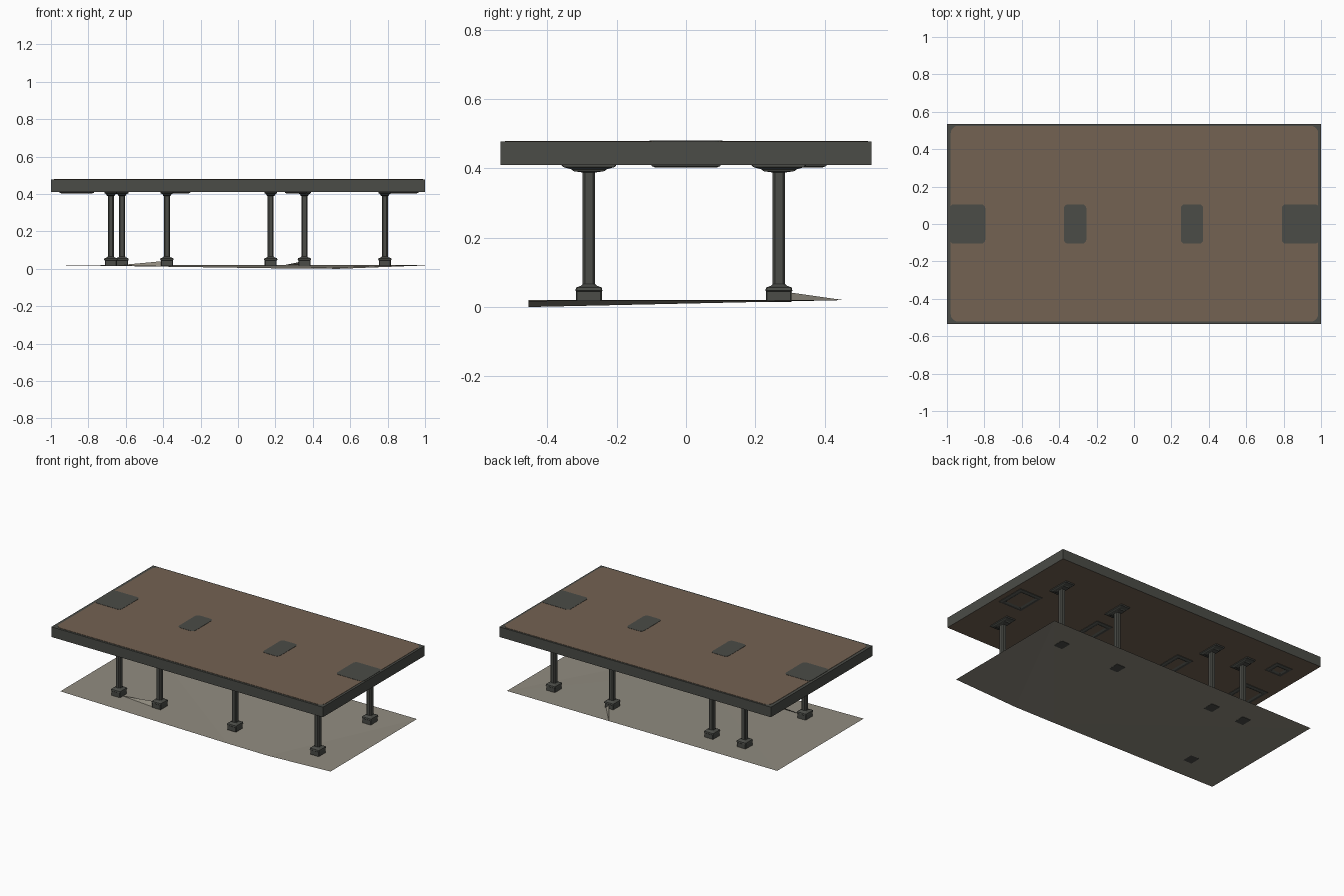
import bpy, bmesh, math

if "Cube" in bpy.data.objects:
    bpy.data.objects.remove(bpy.data.objects["Cube"])


def material(name, rgb):
    m = bpy.data.materials.new(name)
    m.diffuse_color = (*rgb, 1)
    m.use_nodes = True
    m.node_tree.nodes["Principled BSDF"].inputs["Base Color"].default_value = m.diffuse_color
    return m


GREY = material("dark grey metal", (0.069, 0.072, 0.063))
BROWN = material("weathered brown", (0.174, 0.122, 0.084))
CONCRETE = material("pale concrete", (0.283, 0.262, 0.216))


def make(name, bm, *mats):
    bmesh.ops.recalc_face_normals(bm, faces=bm.faces)
    me = bpy.data.meshes.new(name)
    bm.to_mesh(me)
    bm.free()
    for m in mats:
        me.materials.append(m)
    ob = bpy.data.objects.new(name, me)
    bpy.context.collection.objects.link(ob)
    return ob


def outline(x0, x1, y0, y1, r, steps):
    """Rectangle outline with rounded (or chamfered) corners."""
    pts = []
    for i, (cx, cy) in enumerate([(x1 - r, y1 - r), (x0 + r, y1 - r), (x0 + r, y0 + r), (x1 - r, y0 + r)]):
        for k in range(steps + 1):
            a = math.pi / 2 * (i + k / steps)
            pts.append((cx + r * math.cos(a), cy + r * math.sin(a)))
    return pts


def loft(bm, rings):
    """Join rings of equal point count, capping both ends."""
    rings = [[bm.verts.new(p) for p in ring] for ring in rings]
    for a, b in zip(rings, rings[1:]):
        for i in range(len(a)):
            j = (i + 1) % len(a)
            bm.faces.new((a[i], a[j], b[j], b[i]))
    bm.faces.new(rings[0])
    bm.faces.new(rings[-1])


def plate(name, rect, z0, z1, mat, r=0.02, steps=3):
    bm = bmesh.new()
    pts = outline(*rect, r, steps)
    loft(bm, [[(x, y, z) for x, y in pts] for z in (z0, z1)])
    return make(name, bm, mat)


# Canopy slab: grey fascia, brown underside
bm = bmesh.new()
loft(bm, [[(x * 1.0, y * 0.535, z) for x, y in ((-1, -1), (1, -1), (1, 1), (-1, 1))] for z in (0.41, 0.477)])
bm.normal_update()
canopy = make("canopy_slab", bm, GREY, BROWN)
for f in canopy.data.polygons:
    f.material_index = 1 if f.normal.z < -0.5 else 0

# Roof sheet and grey patches showing through it
plate("roof_sheet", (-0.98, 0.985, -0.522, 0.525), 0.476, 0.479, BROWN, 0.04, 5)
for i, (x0, x1) in enumerate([(-0.985, -0.795), (-0.375, -0.255), (0.25, 0.37), (0.79, 0.99)]):
    plate(f"roof_patch_{i}", (x0, x1, -0.105, 0.105), 0.478, 0.4805, GREY, 0.022, 4)


# Lamp frames under the canopy
def lamp(name, cx, cy, hx, hy):
    bm = bmesh.new()
    sizes = [(0, 0, 0.4105), (0, 0, 0.407), (0.012, 0.012, 0.402), (0.022, 0.022, 0.402), (0.032, 0.032, 0.408)]
    loft(bm, [[(cx + sx * (hx - a), cy + sy * (hy - b), z) for sx, sy in ((-1, -1), (1, -1), (1, 1), (-1, 1))]
              for a, b, z in sizes])
    ob = make(name, bm, GREY, BROWN)
    ob.data.polygons[len(ob.data.polygons) - 1].material_index = 1


for i, (cx, cy, hx, hy) in enumerate([(-0.87, 0, 0.085, 0.1), (-0.315, 0, 0.06, 0.1), (0.31, 0, 0.06, 0.1),
                                      (0.88, 0, 0.085, 0.1), (-0.83, 0.35, 0.06, 0.055)]):
    lamp(f"lamp_frame_{i}", cx, cy, hx, hy)

# Columns: stepped base, chamfered shaft, flared cap (half width, half depth, height)
PROFILE = [(0.032, 0.037, 0.015), (0.032, 0.037, 0.045), (0.036, 0.039, 0.047), (0.034, 0.037, 0.056),
           (0.019, 0.022, 0.062), (0.016, 0.018, 0.066), (0.016, 0.018, 0.388), (0.022, 0.045, 0.392),
           (0.022, 0.05, 0.397), (0.034, 0.075, 0.404), (0.034, 0.08, 0.411)]
rows = {-0.28: (-0.68, -0.38, 0.175, 0.785), 0.268: (-0.62, -0.38, 0.355, 0.785)}
for cy, xs in rows.items():
    side = "front" if cy < 0 else "back"
    for i, cx in enumerate(xs):
        bm = bmesh.new()
        rings = []
        for hx, hy, z in PROFILE:
            r = 0.006 if 0.062 <= z <= 0.39 else 0.003
            rings.append([(x, y, z) for x, y in outline(cx - hx, cx + hx, cy - hy, cy + hy, r, 1)])
        loft(bm, rings)
        make(f"{side}_column_{i}", bm, GREY)

# Ground sheet with a shallow dip along the front edge
bm = bmesh.new()
a, b, c, d, e, f = [bm.verts.new(p) for p in [
    (-0.99, -0.455, 0.02), (0.24, -0.455, 0.002), (0.54, -0.455, 0.0),
    (1, -0.455, 0.018), (1, 0.455, 0.02), (-0.99, 0.455, 0.02)]]
for tri in [(a, b, f), (b, e, f), (b, c, e), (c, d, e)]:
    bm.faces.new(tri)
ground = make("ground_sheet", bm, CONCRETE)
if ground.data.polygons[0].normal.z < 0:
    ground.data.flip_normals()

# Small buckled ridges of ground beside two columns
for i, (p, q, s) in enumerate([((-0.65, -0.29, 0.018), (-0.38, -0.28, 0.043), (-0.36, -0.31, 0.012)),
                               ((0.25, 0.455, 0.02), (0.355, 0.3, 0.042), (0.38, 0.3, 0.02))]):
    bm = bmesh.new()
    bm.faces.new([bm.verts.new(v) for v in (p, q, s)])
    make(f"ground_ridge_{i}", bm, CONCRETE)
